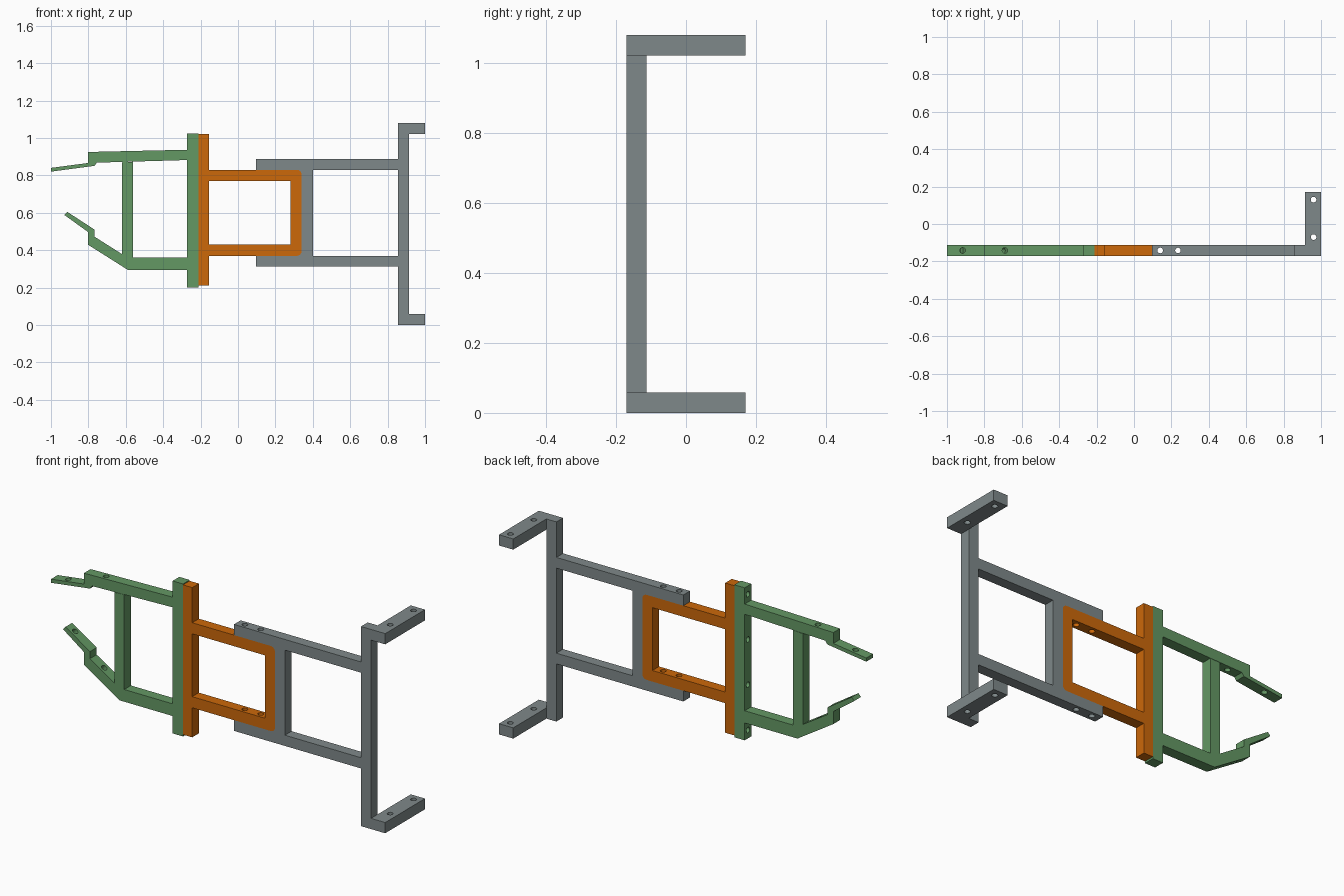
import bpy, bmesh, math
from mathutils import Vector

if "Cube" in bpy.data.objects:
    bpy.data.objects.remove(bpy.data.objects["Cube"])

Y0, Y1 = -0.17, -0.113          # front and back of the flat frame
YC = (Y0 + Y1) / 2


def material(name, rgb):
    m = bpy.data.materials.new(name)
    lin = [((c / 255 + 0.055) / 1.055) ** 2.4 if c > 10 else c / 255 / 12.92 for c in rgb]
    m.diffuse_color = (*lin, 1)
    m.use_nodes = True
    m.node_tree.nodes["Principled BSDF"].inputs["Base Color"].default_value = m.diffuse_color
    return m


GREY = material("steel grey", (127, 137, 138))
ORANGE = material("burnt orange", (204, 104, 10))
GREEN = material("leaf green", (100, 152, 100))


def finish(bm, name, mat):
    bmesh.ops.recalc_face_normals(bm, faces=bm.faces)
    me = bpy.data.meshes.new(name)
    bm.to_mesh(me)
    bm.free()
    ob = bpy.data.objects.new(name, me)
    bpy.context.collection.objects.link(ob)
    if mat:
        me.materials.append(mat)
    return ob


def drill(ob, holes, r=0.015, depth=0.16):
    """Cut round holes, each given as (centre, axis)."""
    bm = bmesh.new()
    for centre, axis in holes:
        rot = Vector((0, 0, 1)).rotation_difference(Vector(axis)).to_matrix().to_4x4()
        rot.translation = centre
        bmesh.ops.create_cone(bm, cap_ends=True, segments=20, radius1=r, radius2=r,
                              depth=depth, matrix=rot)
    cutter = finish(bm, "hole_cutter", None)
    cutter.hide_render = True
    mod = ob.modifiers.new("holes", "BOOLEAN")
    mod.operation, mod.solver, mod.object = "DIFFERENCE", "EXACT", cutter
    bpy.ops.object.select_all(action="DESELECT")
    bpy.context.view_layer.objects.active = ob
    ob.select_set(True)
    bpy.ops.object.modifier_apply(modifier=mod.name)
    bpy.data.objects.remove(cutter)
    bpy.ops.object.shade_smooth_by_angle(angle=math.radians(25))


def plate(name, pts, mat, holes=(), y0=Y0, y1=Y1):
    """Extrude an x-z outline from y0 to y1."""
    bm = bmesh.new()
    face = bm.faces.new([bm.verts.new((x, y0, z)) for x, z in pts])
    ext = bmesh.ops.extrude_face_region(bm, geom=[face])["geom"]
    bmesh.ops.translate(bm, vec=(0, y1 - y0, 0),
                        verts=[v for v in ext if isinstance(v, bmesh.types.BMVert)])
    ob = finish(bm, name, mat)
    if holes:
        drill(ob, holes)
    return ob


def bar(name, x0, x1, z0, z1, mat, holes=(), y0=Y0, y1=Y1):
    return plate(name, [(x0, z0), (x1, z0), (x1, z1), (x0, z1)], mat, holes, y0, y1)


def arc(cx, cz, r, a0, a1, n=6):
    return [(cx + r * math.cos(math.radians(a0 + (a1 - a0) * i / n)),
             cz + r * math.sin(math.radians(a0 + (a1 - a0) * i / n))) for i in range(n + 1)]


UP = (0, 0, 1)
R = 0.025                        # corner radius where orange meets grey
corners = arc(0.34 - R, 0.37 + R, R, -90, 0) + arc(0.34 - R, 0.83 - R, R, 0, 90)

# Grey end frame: post, rails, feet and crossbar
bar("grey_post", 0.855, 0.915, 0, 1.08, GREY)
for tag, z0, z1 in (("lower", 0.312, 0.37), ("upper", 0.83, 0.888)):
    bar(tag + "_grey_rail", 0.095, 0.855, z0, z1, GREY,
        [((x, YC, (z0 + z1) / 2), UP) for x in (0.14, 0.235)])
for tag, z0 in (("lower", 0), ("upper", 1.022)):
    bar(tag + "_foot", 0.915, 1.0, z0, z0 + 0.058, GREY,
        [((0.96, y, z0 + 0.029), UP) for y in (-0.07, 0.13)], -0.17, 0.17)
plate("grey_crossbar", [(0.40, 0.83), (0.40, 0.37)] + corners, GREY)

# Orange middle frame: post and rounded U-shaped slider
bar("orange_post", -0.21, -0.155, 0.21, 1.02, ORANGE)
plate("orange_slider",
      [(-0.155, 0.37)] + corners +
      [(-0.155, 0.83), (-0.155, 0.77), (0.28, 0.77), (0.28, 0.43), (-0.155, 0.43)], ORANGE,
      [((x, YC, z), UP) for x in (0.14, 0.235) for z in (0.40, 0.80)])

# Green gripping frame: post, crossbar and two stepped jaws
bar("green_post", -0.272, -0.21, 0.20, 1.025, GREEN,
    [((-0.24, YC, z), (1, 0, 0)) for z in (0.245, 0.49, 0.735, 0.98)])
plate("green_crossbar", [(-0.62, 0.378), (-0.59, 0.36), (-0.562, 0.36),
                         (-0.562, 0.873), (-0.62, 0.87)], GREEN)
plate("upper_jaw",
      [(-0.272, 0.937), (-0.803, 0.925), (-0.803, 0.866), (-1.0, 0.84), (-1.0, 0.82),
       (-0.767, 0.851), (-0.755, 0.868), (-0.272, 0.882)], GREEN,
      [((-0.915, YC, 0.841), (-0.13, 0, 1)), ((-0.69, YC, 0.90), UP)])
plate("lower_jaw",
      [(-0.272, 0.294), (-0.588, 0.294), (-0.803, 0.43), (-0.803, 0.498), (-0.928, 0.588),
       (-0.913, 0.605), (-0.767, 0.51), (-0.767, 0.472), (-0.59, 0.36), (-0.272, 0.36)], GREEN,
      [((-0.882, YC, 0.57), (0.57, 0, 0.82)), ((-0.715, YC, 0.407), (0.53, 0, 0.85))])
